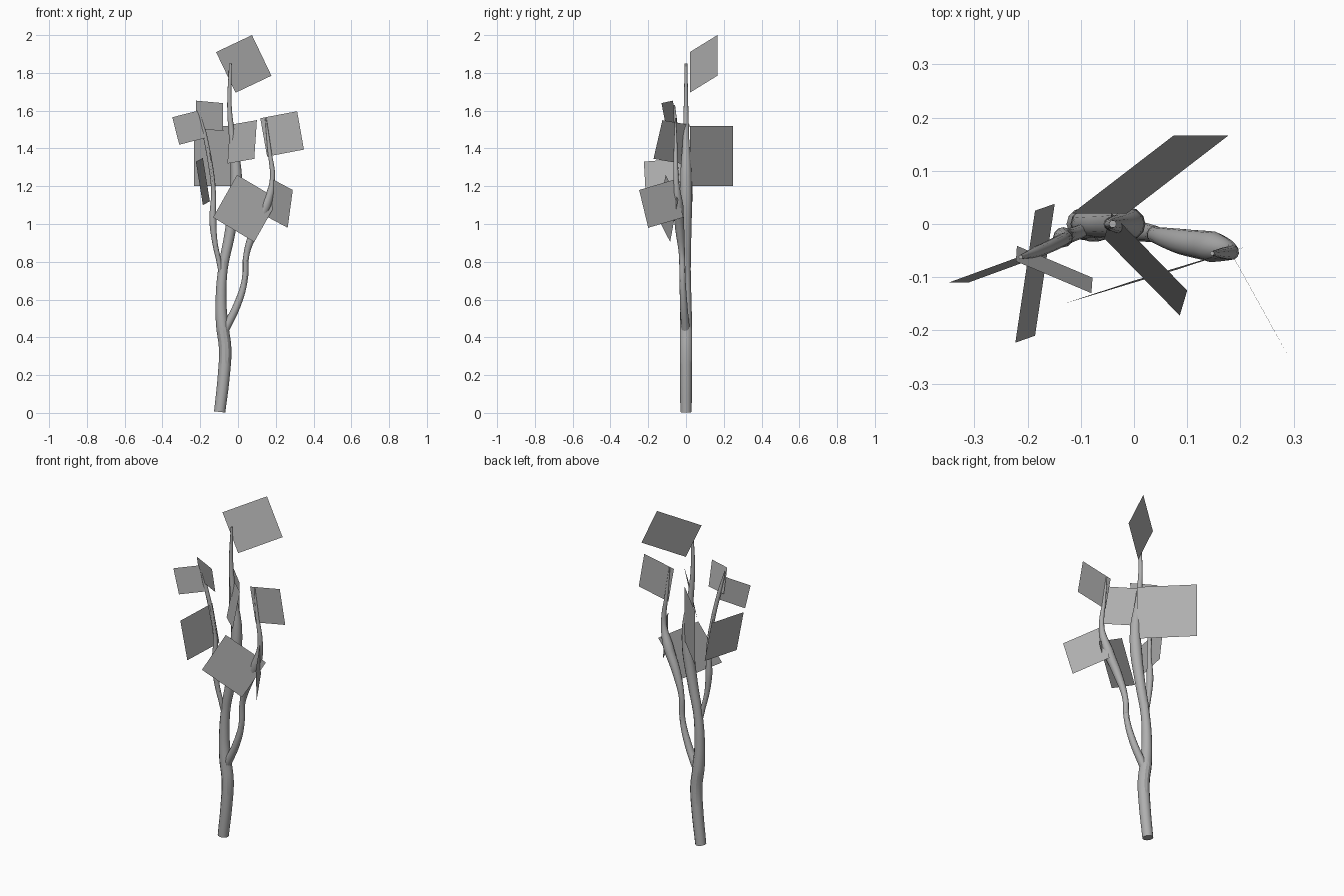
import bpy
from mathutils import Vector

# Dark grey shared by bark and leaves
GREY = bpy.data.materials.new("dark_grey")
GREY.diffuse_color = (.43, .43, .43, 1)


def tube(name, points):
    """Tapered round limb through (x, y, z, radius) points."""
    cu = bpy.data.curves.new(name, 'CURVE')
    cu.dimensions = '3D'
    cu.bevel_depth = 1.0
    cu.bevel_resolution = 4
    cu.resolution_u = 5
    cu.use_fill_caps = True
    cu.materials.append(GREY)
    sp = cu.splines.new('BEZIER')
    sp.bezier_points.add(len(points) - 1)
    for bp, (x, y, z, r) in zip(sp.bezier_points, points):
        bp.co = (x, y, z)
        bp.radius = r
        bp.handle_left_type = bp.handle_right_type = 'AUTO'
    ob = bpy.data.objects.new(name, cu)
    bpy.context.collection.objects.link(ob)
    bpy.ops.object.select_all(action='DESELECT')
    ob.select_set(True)
    bpy.context.view_layer.objects.active = ob
    bpy.ops.object.convert(target='MESH')
    bpy.ops.object.shade_smooth_by_angle()


def leaf(name, corner, side_a, side_b):
    """Flat square card: a corner and its two neighbouring corners."""
    p, a, b = Vector(corner), Vector(side_a), Vector(side_b)
    me = bpy.data.meshes.new(name)
    me.from_pydata([p, a, a + b - p, b], [], [(0, 1, 2, 3)])
    me.materials.append(GREY)
    bpy.context.collection.objects.link(bpy.data.objects.new(name, me))


# Main trunk
tube("trunk", [
    (-.097, 0, .005, .03), (-.075, 0, .2, .032), (-.068, 0, .34, .033),
    (-.083, 0, .46, .033), (-.09, 0, .58, .029), (-.08, 0, .76, .025),
    (-.045, 0, .94, .028), (-.015, 0, 1.13, .033), (-.01, 0, 1.28, .029),
    (-.03, 0, 1.45, .017), (-.045, 0, 1.62, .012), (-.04, 0, 1.85, .007)])

# Two side branches
tube("left_branch", [
    (-.085, -.005, .71, .012), (-.103, -.015, .81, .013), (-.122, -.022, .9, .014),
    (-.133, -.025, 1.02, .019), (-.13, -.027, 1.18, .012), (-.15, -.038, 1.34, .012),
    (-.182, -.052, 1.5, .011), (-.213, -.062, 1.63, .004)])
tube("right_branch", [
    (-.07, -.002, .44, .023), (-.005, -.012, .57, .02), (.035, -.018, .7, .016),
    (.045, -.022, .84, .016), (.088, -.033, .97, .024), (.148, -.043, 1.1, .029),
    (.182, -.052, 1.22, .015), (.165, -.055, 1.4, .01), (.147, -.055, 1.56, .004)])

# Leaf cards
leaf("trunk_leaf_top", (-.116, .02, 1.91), (.074, .166, 2.0), (-.013, .02, 1.695))
leaf("trunk_leaf_back", (-.003, .02, 1.2), (-.233, .25, 1.2), (-.003, .02, 1.52))
leaf("trunk_leaf_front", (.10, -.125, 1.55), (-.042, .02, 1.525), (.086, -.172, 1.345))
leaf("left_leaf_outer", (-.348, -.11, 1.565), (-.211, -.06, 1.60), (-.311, -.11, 1.42))
leaf("left_leaf_inner", (-.222, -.07, 1.653), (-.08, -.13, 1.64), (-.22, -.041, 1.505))
leaf("left_leaf_lower", (-.223, -.223, 1.33), (-.186, .025, 1.35), (-.186, -.21, 1.10))
leaf("right_leaf_upper", (.118, -.055, 1.56), (.313, -.055, 1.597), (.154, -.055, 1.357))
leaf("right_leaf_lower", (.29, -.248, 1.18), (.187, -.062, 1.235), (.263, -.2, .98))
leaf("right_leaf_front", (-.005, -.108, 1.26), (-.132, -.15, 1.035), (.213, -.042, 1.13))
